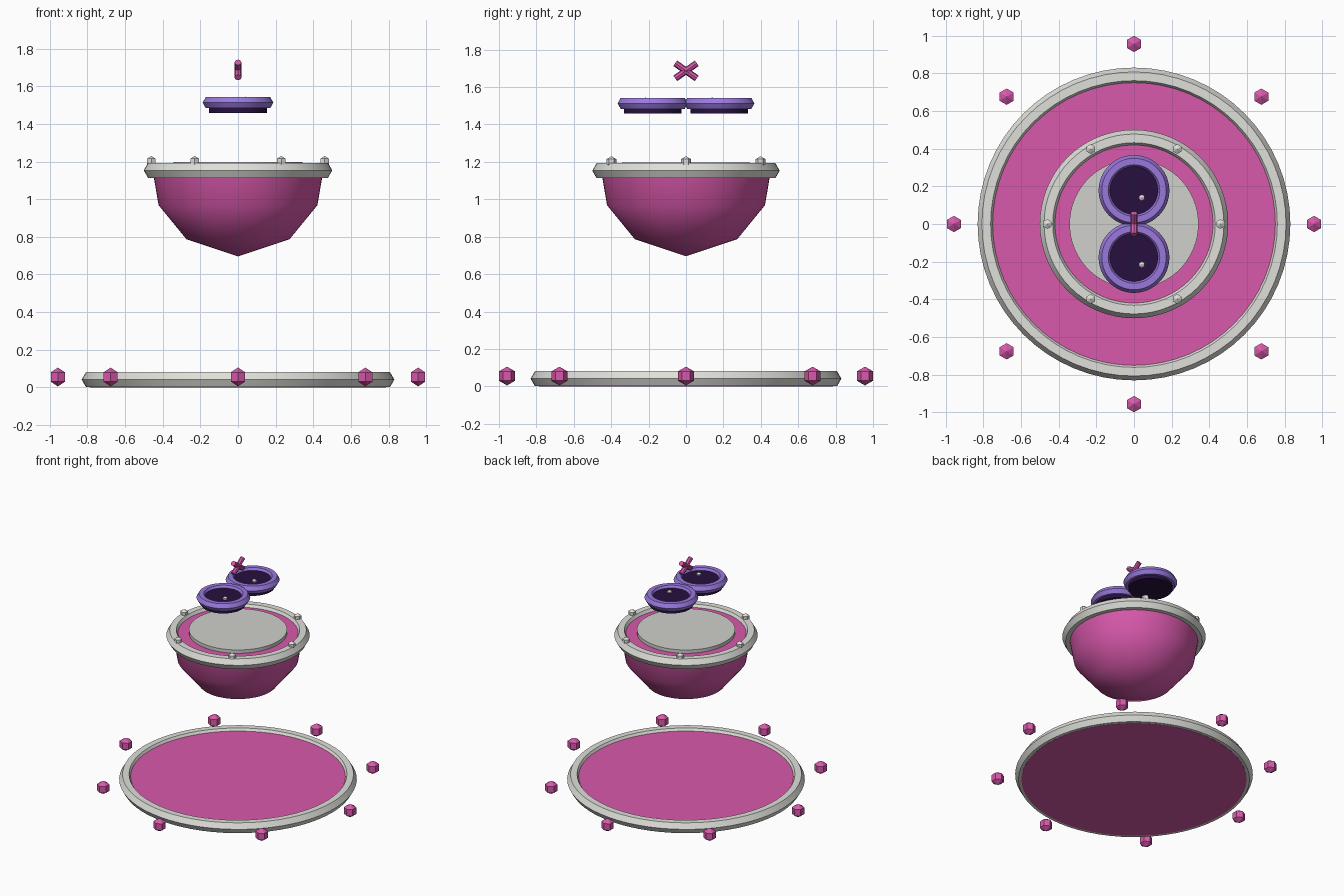
import bpy, bmesh, math
from mathutils import Matrix

if "Cube" in bpy.data.objects:
    bpy.data.objects.remove(bpy.data.objects["Cube"])


def material(name, rgb):
    m = bpy.data.materials.new(name)
    m.diffuse_color = (*rgb, 1)
    m.use_nodes = True
    m.node_tree.nodes["Principled BSDF"].inputs["Base Color"].default_value = m.diffuse_color
    return m


PINK = material("pink", (0.69, 0.10, 0.41))
LIGHT = material("light_grey", (0.74, 0.74, 0.70))
GREY = material("stone_grey", (0.63, 0.63, 0.60))
PURPLE = material("purple", (0.32, 0.19, 0.73))
DARK = material("dark_purple", (0.021, 0.005, 0.050))


def lathe(name, profile, mat, loc=(0, 0, 0), segs=64, closed=False, start=0.0, smooth=None):
    """Spin (radius, z) points round the z axis; radius 0 makes a pole."""
    bm = bmesh.new()
    rows = []
    for r, z in profile:
        if r == 0:
            rows.append([bm.verts.new((0, 0, z))] * segs)
        else:
            rows.append([bm.verts.new((r * math.cos(start + 2 * math.pi * i / segs),
                                       r * math.sin(start + 2 * math.pi * i / segs), z))
                         for i in range(segs)])
    pairs = list(zip(rows, rows[1:])) + ([(rows[-1], rows[0])] if closed else [])
    for a, b in pairs:
        for i in range(segs):
            j = (i + 1) % segs
            quad = list(dict.fromkeys((a[i], a[j], b[j], b[i])))
            bm.faces.new(quad)
    bmesh.ops.recalc_face_normals(bm, faces=bm.faces)
    return finish(name, bm, mat, loc, smooth)


def finish(name, bm, mat, loc, smooth=None):
    me = bpy.data.meshes.new(name)
    bm.to_mesh(me)
    bm.free()
    me.materials.append(mat)
    ob = bpy.data.objects.new(name, me)
    ob.location = loc
    bpy.context.collection.objects.link(ob)
    if smooth:
        bpy.ops.object.select_all(action='DESELECT')
        ob.select_set(True)
        bpy.context.view_layer.objects.active = ob
        bpy.ops.object.shade_smooth_by_angle(angle=math.radians(smooth))
    return ob


def ring(name, major, minor, mat, loc):
    """Hoop with a six-sided cross-section."""
    prof = [(major + minor * math.cos(k * math.pi / 3), minor * math.sin(k * math.pi / 3))
            for k in range(6)]
    return lathe(name, prof, mat, loc, closed=True, smooth=30)


def disc(name, r, z0, z1, mat, loc=(0, 0, 0)):
    return lathe(name, [(0, z0), (r, z0), (r, z1), (0, z1)], mat, loc, smooth=30)


def gem(name, r, mat, loc):
    """Six-sided bead with pointed top and bottom."""
    w = r * 0.866
    return lathe(name, [(0, -r), (w, -r / 2), (w, r / 2), (0, r)], mat, loc,
                 segs=6, start=math.pi / 2)


# Base plate, its rim and the eight gems around it
disc("base_plate", 0.787, 0.0, 0.062, PINK)
ring("base_rim", 0.785, 0.046, LIGHT, (0, 0, 0.041))
for i in range(8):
    a = i * math.pi / 4
    gem(f"base_gem_{i + 1}", 0.05, PINK, (0.957 * math.cos(a), 0.957 * math.sin(a), 0.055))

# Floating bowl with flat top, rim and studs
lathe("bowl", [(0, 0.696), (0.274, 0.787), (0.422, 0.968), (0.457, 1.172), (0, 1.172)],
      PINK, smooth=60)
ring("bowl_rim", 0.455, 0.046, LIGHT, (0, 0, 1.153))
disc("bowl_lid", 0.343, 1.165, 1.198, GREY)
for i in range(6):
    a = i * math.pi / 3
    gem(f"rim_stud_{i + 1}", 0.03, LIGHT, (0.46 * math.cos(a), 0.46 * math.sin(a), 1.2))

# Pair of dishes, each with a small bead
for side, y in (("front", -0.178), ("back", 0.178)):
    ring(f"{side}_dish_rim", 0.154, 0.034, PURPLE, (0, y, 1.513))
    disc(f"{side}_dish", 0.154, 1.459, 1.525, DARK, (0, y, 0))
    gem(f"{side}_dish_bead", 0.02, LIGHT, (0.042, y - 0.038, 1.525))

# Crossed bars on top
for n, tilt in (("left", 55), ("right", -55)):
    bm = bmesh.new()
    bmesh.ops.create_cone(bm, cap_ends=True, segments=8, radius1=0.018, radius2=0.018,
                          depth=0.141, matrix=Matrix.Rotation(math.radians(tilt), 4, 'X'))
    finish(f"{n}_cross_bar", bm, PINK, (0, 0, 1.687))
